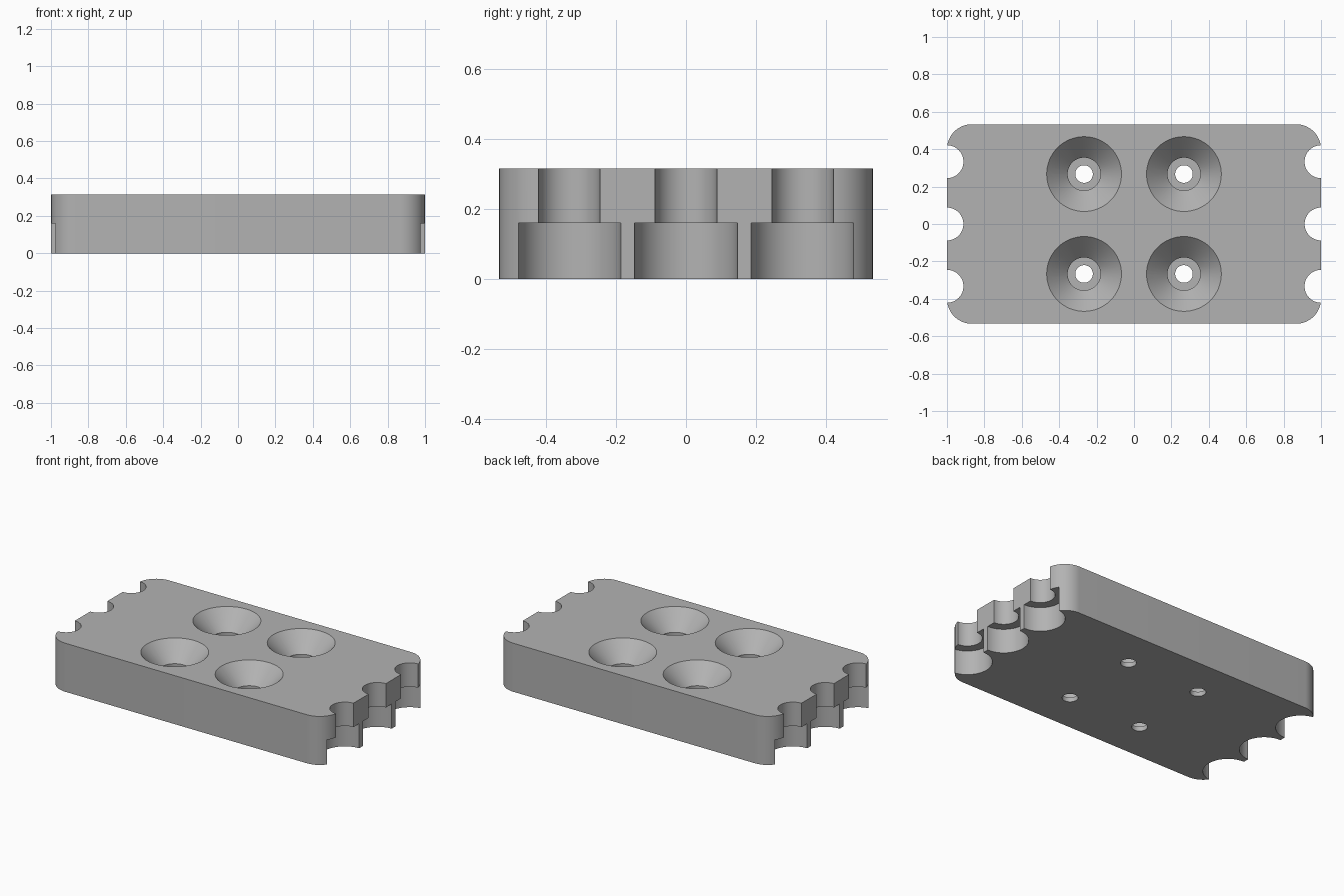
import bpy, bmesh
from math import cos, sin, pi, radians

cube = bpy.data.objects.get("Cube")
if cube:
    bpy.data.objects.remove(cube, do_unlink=True)

HALF_X, HALF_Y, HEIGHT, CORNER = 1.0, 0.533, 0.315, 0.133
STEP_Z, PITCH, HOLE = 0.16, 0.333, 0.267

grey = bpy.data.materials.new("Plain Grey")
grey.use_nodes = True
colour = (0.45, 0.45, 0.45, 1)
grey.diffuse_color = colour
grey.node_tree.nodes["Principled BSDF"].inputs["Base Color"].default_value = colour


def add_object(name, bm):
    bmesh.ops.recalc_face_normals(bm, faces=bm.faces)
    mesh = bpy.data.meshes.new(name)
    bm.to_mesh(mesh)
    bm.free()
    mesh.materials.append(grey)
    obj = bpy.data.objects.new(name, mesh)
    bpy.context.collection.objects.link(obj)
    return obj


def lathe(name, profile, x, y, sides=64):
    """Closed solid turned around a vertical axis from (radius, z) points."""
    bm = bmesh.new()
    rings = [[bm.verts.new((x + r * cos(2 * pi * i / sides), y + r * sin(2 * pi * i / sides), z))
              for i in range(sides)] for r, z in profile]
    for low, high in zip(rings, rings[1:]):
        for i in range(sides):
            j = (i + 1) % sides
            bm.faces.new((low[i], low[j], high[j], high[i]))
    bm.faces.new(rings[0])
    bm.faces.new(rings[-1])
    return add_object(name, bm)


# Rounded rectangular plate
bm = bmesh.new()
outline = []
for k, (sx, sy) in enumerate([(1, 1), (-1, 1), (-1, -1), (1, -1)]):
    for i in range(17):
        a = (k + i / 16) * pi / 2
        outline.append(bm.verts.new((sx * (HALF_X - CORNER) + CORNER * cos(a),
                                     sy * (HALF_Y - CORNER) + CORNER * sin(a), 0)))
base = bm.faces.new(outline)
top = bmesh.ops.extrude_face_region(bm, geom=[base])["geom"]
bmesh.ops.translate(bm, vec=(0, 0, HEIGHT),
                    verts=[v for v in top if isinstance(v, bmesh.types.BMVert)])
plate = add_object("plate", bm)

# Stepped notches along both ends: wide below, narrow above
cutters = []
for x in (-HALF_X, HALF_X):
    for y in (-PITCH, 0, PITCH):
        cutters.append(lathe("notch_cutter", [(0.147, -0.1), (0.147, STEP_Z),
                                              (0.088, STEP_Z), (0.088, HEIGHT + 0.1)], x, y))

# Countersunk screw holes with a straight pocket and a thin floor
for x in (-HOLE, HOLE):
    for y in (-HOLE, HOLE):
        cutters.append(lathe("screw_hole_cutter", [(0.047, -0.1), (0.047, 0.03), (0.088, 0.03),
                                                   (0.088, 0.2), (0.2, HEIGHT), (0.2, HEIGHT + 0.1)], x, y))

# Cut everything and bake the result
bpy.ops.object.select_all(action="DESELECT")
plate.select_set(True)
bpy.context.view_layer.objects.active = plate
for cutter in cutters:
    cutter.hide_render = True
    cut = plate.modifiers.new("cut", "BOOLEAN")
    cut.operation = "DIFFERENCE"
    cut.solver = "EXACT"
    cut.object = cutter
    bpy.ops.object.modifier_apply(modifier=cut.name)
for cutter in cutters:
    bpy.data.objects.remove(cutter, do_unlink=True)

bpy.ops.object.shade_smooth_by_angle(angle=radians(30))
